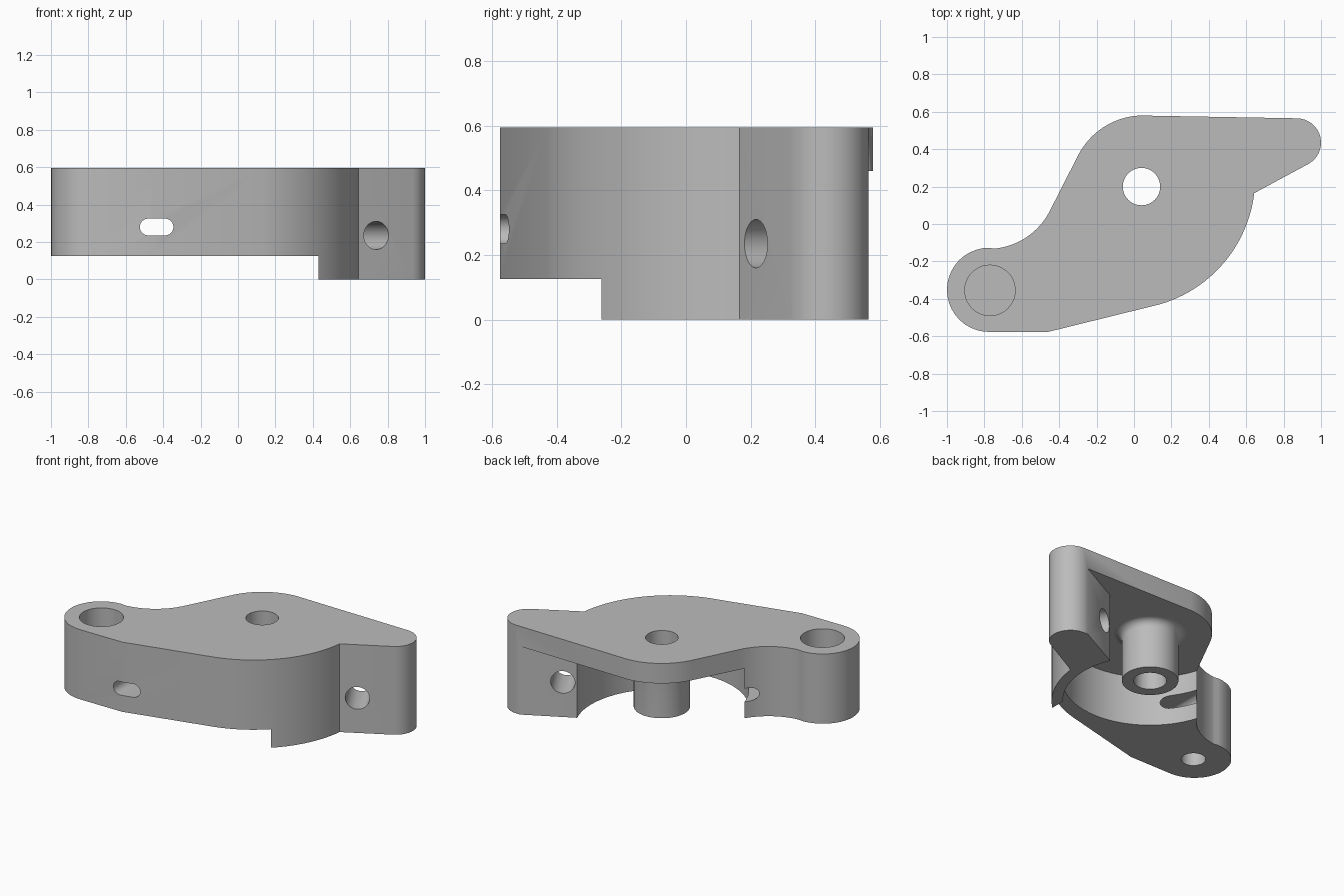
import bpy, bmesh, math
from mathutils import Vector, Matrix

cube = bpy.data.objects.get("Cube")
if cube:
    bpy.data.objects.remove(cube, do_unlink=True)

TOP, CEILING, STEP = 0.595, 0.46, 0.125
HUB = Vector((0.04, 0.2, 0))
PIVOT = Vector((-0.77, -0.355, 0))

metal = bpy.data.materials.new("plain_grey")
metal.use_nodes = True
metal.diffuse_color = (0.5, 0.5, 0.5, 1)
metal.node_tree.nodes["Principled BSDF"].inputs["Base Color"].default_value = (0.5, 0.5, 0.5, 1)


def add_object(name, bm):
    bmesh.ops.recalc_face_normals(bm, faces=bm.faces)
    mesh = bpy.data.meshes.new(name)
    bm.to_mesh(mesh)
    bm.free()
    mesh.materials.append(metal)
    obj = bpy.data.objects.new(name, mesh)
    bpy.context.collection.objects.link(obj)
    return obj


def prism(name, points, low, high, matrix=Matrix()):
    bm = bmesh.new()
    face = bm.faces.new([bm.verts.new((x, y, low)) for x, y in points])
    new = bmesh.ops.extrude_face_region(bm, geom=[face])["geom"]
    bmesh.ops.translate(bm, vec=(0, 0, high - low),
                        verts=[v for v in new if isinstance(v, bmesh.types.BMVert)])
    bmesh.ops.transform(bm, matrix=matrix, verts=bm.verts)
    return add_object(name, bm)


def arc(cx, cy, r, start, end, n=16):
    angles = [math.radians(start + (end - start) * i / n) for i in range(n + 1)]
    return [(cx + r * math.cos(a), cy + r * math.sin(a)) for a in angles]


def circle(center, r, n=48):
    return arc(center[0], center[1], r, 0, 360, n)[:-1]


def bow(p, q, sag, n=16):
    """Arc from p to q bulging by sag to the right of travel."""
    p, q = Vector(p), Vector(q)
    chord = q - p
    normal = Vector((chord.y, -chord.x)).normalized()
    half = chord.length / 2
    r = (half * half + sag * sag) / (2 * abs(sag))
    center = (p + q) / 2 + normal * (sag - math.copysign(r, sag))
    a = Vector(p - center)
    sweep = math.copysign(2 * math.asin(half / r), sag)
    start = math.degrees(math.atan2(a.y, a.x))
    return arc(center.x, center.y, r, start, start + math.degrees(sweep), n)


def combine(body, other, operation):
    mod = body.modifiers.new(other.name, "BOOLEAN")
    mod.operation, mod.solver, mod.object = operation, "EXACT", other
    bpy.context.view_layer.objects.active = body
    bpy.ops.object.modifier_apply(modifier=mod.name)
    bpy.data.objects.remove(other, do_unlink=True)


# Housing outline, counter-clockwise from the arm's front edge
outline = [(-0.46, -0.577)]
outline += bow((0.136, -0.43), (0.643, 0.165), 0.118, 24)
outline += arc(0.87, 0.435, 0.13, -60, 88)
outline += bow((0.03, 0.58), (-0.3, 0.365), 0.053)
outline += bow((-0.45, 0.07), (-0.75, -0.132), -0.047)
outline += arc(-0.775, -0.352, 0.225, 90, 270, 20)
housing = prism("housing", outline, 0, TOP)

# Raised underside of the arm, hub cavity and open space behind the tab
cut = "DIFFERENCE"
combine(housing, prism("arm_step", [(-2, -2), (0.43, -2), (0.43, 2), (-2, 2)], -1, STEP), cut)
combine(housing, prism("cavity", circle(HUB, 0.53, 80), -1, CEILING), cut)
combine(housing, prism("tab_back", [(0.3, 0.286), (1.05, 0.673), (1.05, 0.9), (0.3, 0.9)],
                       -1, CEILING), cut)

# Hanging boss with a fillet where it meets the ceiling
profile = [(0, 0.13), (0.172, 0.13)]
profile += arc(0.222, CEILING - 0.05, 0.05, 180, 90, 8)
profile += [(0.222, 0.52), (0, 0.52)]
bm = bmesh.new()
verts = [bm.verts.new((r, 0, z)) for r, z in profile]
edges = [bm.edges.new(pair) for pair in zip(verts, verts[1:])]
bmesh.ops.spin(bm, geom=verts + edges, cent=(0, 0, 0), axis=(0, 0, 1),
               angle=math.tau, steps=48, use_duplicate=False)
bmesh.ops.remove_doubles(bm, verts=bm.verts, dist=0.0001)
bmesh.ops.translate(bm, vec=HUB, verts=bm.verts)
combine(housing, add_object("boss", bm), "UNION")

# Hub bore, blind arm bore from above and smaller blind hole from below
combine(housing, prism("hub_bore", circle(HUB, 0.1), -1, 1), cut)
combine(housing, prism("arm_bore", circle(PIVOT, 0.135), 0.3, 1), cut)
combine(housing, prism("arm_hole", circle(PIVOT, 0.075), -1, 0.25), cut)

# Slot running front to back through the arm wall
slot = arc(0.045, 0, 0.045, -90, 90, 12) + arc(-0.045, 0, 0.045, 90, 270, 12)
along_y = Matrix.Translation((-0.435, 0, 0.28)) @ Matrix.Rotation(math.pi / 2, 4, "X")
combine(housing, prism("slot", slot, -1, 1, along_y), cut)

# Cross hole square to the tab
square_to_tab = (Matrix.Translation((0.74, 0.215, 0.235))
                 @ Matrix.Rotation(math.radians(30), 4, "Z")
                 @ Matrix.Rotation(math.pi / 2, 4, "X"))
combine(housing, prism("tab_hole", circle((0, 0), 0.075), -0.5, 0.5, square_to_tab), cut)

bpy.ops.object.select_all(action="DESELECT")
housing.select_set(True)
bpy.context.view_layer.objects.active = housing
bpy.ops.object.shade_smooth_by_angle(angle=math.radians(30))
